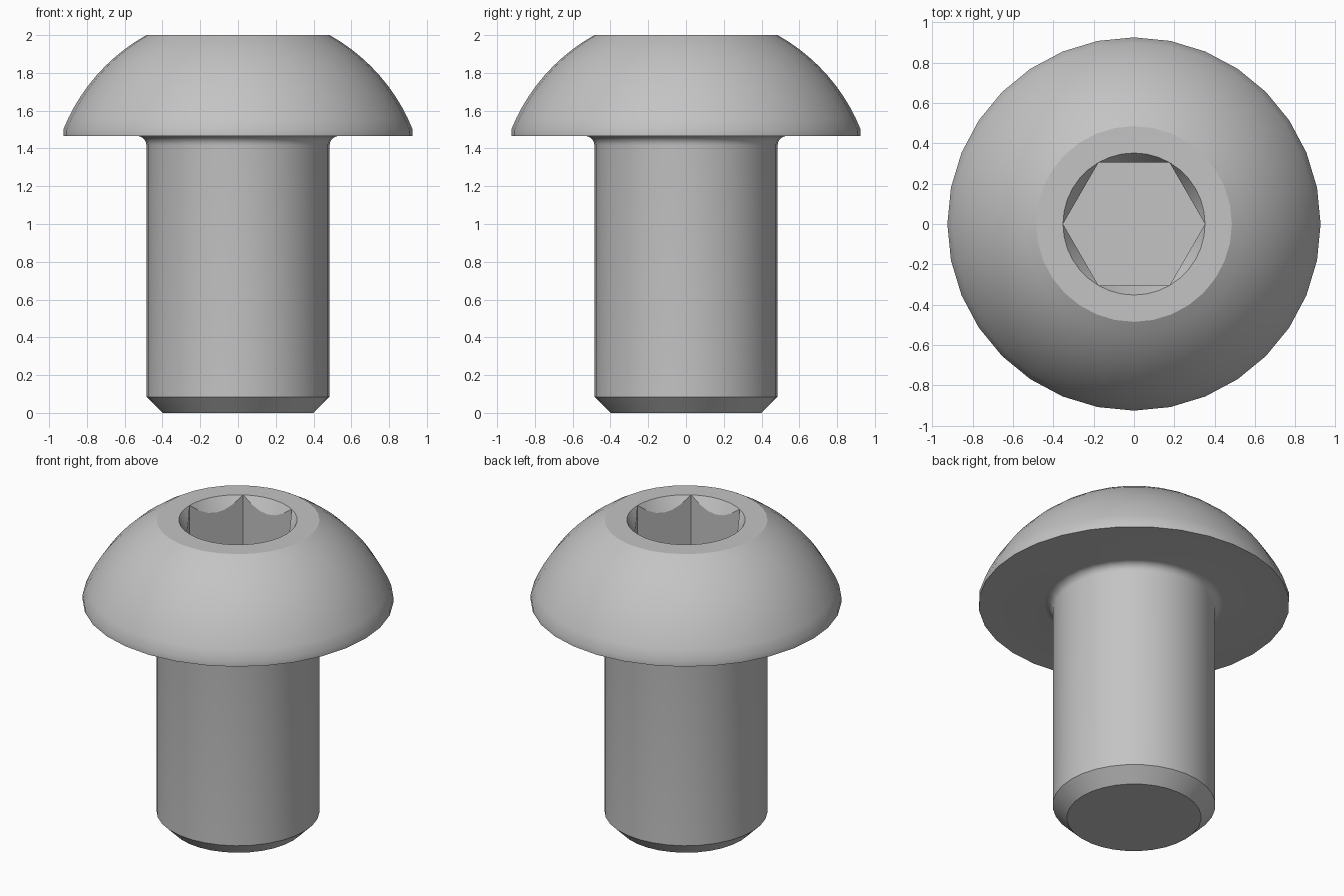
import bpy, bmesh, math
from mathutils import Vector

cube = bpy.data.objects.get("Cube")
if cube:
    bpy.data.objects.remove(cube, do_unlink=True)

SEGMENTS = 32
TOP, SEAT = 2.0, 1.466          # head top and underside heights
SHANK_R, HEAD_R, FLAT_R = 0.485, 0.925, 0.485
LIP_Z = 1.5
FILLET = 0.05
SOCKET_R, SOCKET_DEPTH = 0.352, 0.336
APOTHEM = SOCKET_R * math.cos(math.pi / 6)

steel = bpy.data.materials.new("grey_steel")
steel.use_nodes = True
COLOUR = (0.55, 0.55, 0.55, 1)
steel.diffuse_color = COLOUR
steel.node_tree.nodes["Principled BSDF"].inputs["Base Color"].default_value = COLOUR


def polar(r, a, z):
    return Vector((r * math.cos(a), r * math.sin(a), z))


# Side profile from the tip up: chamfer, shank, neck fillet, lip, dome
profile = [(0.4, 0), (SHANK_R, 0.085)]
for i in range(7):
    a = i / 6 * math.pi / 2
    profile.append((SHANK_R + FILLET * (1 - math.cos(a)),
                    SEAT - FILLET + FILLET * math.sin(a)))
profile.append((HEAD_R, SEAT))
centre = (FLAT_R**2 + TOP**2 - HEAD_R**2 - LIP_Z**2) / (2 * (TOP - LIP_Z))
radius = math.hypot(HEAD_R, LIP_Z - centre)
start = math.atan2(LIP_Z - centre, HEAD_R)
end = math.atan2(TOP - centre, FLAT_R)
for i in range(11):
    a = start + (end - start) * i / 10
    profile.append((radius * math.cos(a), centre + radius * math.sin(a)))

bm = bmesh.new()
rings = [[bm.verts.new(polar(r, math.tau * k / SEGMENTS, z)) for k in range(SEGMENTS)]
         for r, z in profile]
bm.faces.new(rings[0][::-1])
for low, high in zip(rings, rings[1:]):
    for k in range(SEGMENTS):
        n = (k + 1) % SEGMENTS
        bm.faces.new((low[k], low[n], high[n], high[k]))

# Hex socket: round rim, conical countersink scallops, flat walls, floor
STEPS = 6
COUNT = 6 * STEPS
rim, scallop = [], []
for k in range(COUNT):
    a = math.tau * k / COUNT
    rim.append(bm.verts.new(polar(SOCKET_R, a, TOP)))
    if k % STEPS == 0:
        scallop.append(rim[-1])
    else:
        r = APOTHEM / math.cos(a % (math.pi / 3) - math.pi / 6)
        drop = (SOCKET_R - r) * math.sqrt(3)
        scallop.append(bm.verts.new(polar(r, a, TOP - drop)))
floor = [bm.verts.new(polar(SOCKET_R, math.tau * s / 6, TOP - SOCKET_DEPTH))
         for s in range(6)]
bm.faces.new(floor)
for k in range(COUNT):
    n = (k + 1) % COUNT
    bm.faces.new(dict.fromkeys((rim[k], rim[n], scallop[n], scallop[k])))
for s in range(6):
    edge = [scallop[(s * STEPS + j) % COUNT] for j in range(STEPS + 1)]
    bm.faces.new(edge + [floor[(s + 1) % 6], floor[s]])

# Flat annulus around the socket
loops = [bm.edges.get((ring[k], ring[(k + 1) % len(ring)]))
         for ring in (rings[-1], rim) for k in range(len(ring))]
bmesh.ops.triangle_fill(bm, edges=loops, use_beauty=True, normal=(0, 0, 1))
bmesh.ops.recalc_face_normals(bm, faces=bm.faces)

mesh = bpy.data.meshes.new("button_head_screw")
bm.to_mesh(mesh)
bm.free()
mesh.materials.append(steel)
screw = bpy.data.objects.new("button_head_screw", mesh)
bpy.context.collection.objects.link(screw)

bpy.ops.object.select_all(action="DESELECT")
screw.select_set(True)
bpy.context.view_layer.objects.active = screw
bpy.ops.object.shade_smooth_by_angle(angle=math.radians(25))
